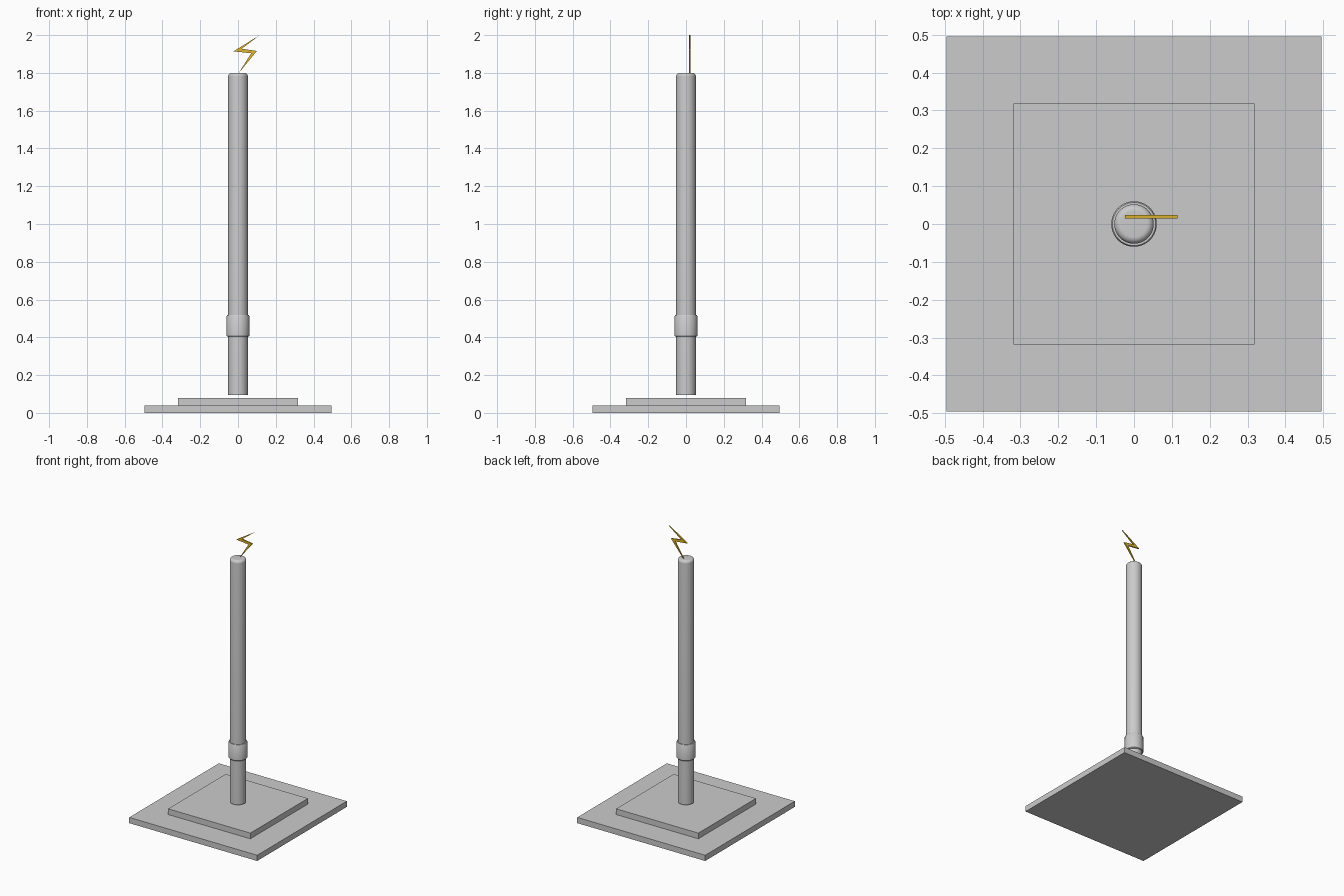
import bpy, bmesh, math

if "Cube" in bpy.data.objects:
    bpy.data.objects.remove(bpy.data.objects["Cube"])


def plate(name, half, z0, z1):
    bpy.ops.mesh.primitive_cube_add(size=1, location=(0, 0, (z0 + z1) / 2))
    ob = bpy.context.object
    ob.name = name
    ob.scale = (2 * half, 2 * half, z1 - z0)
    bpy.ops.object.transform_apply(location=True, scale=True)
    return ob


def lathe(name, profile, sides=64):
    # spin a (radius, z) profile around the z axis
    bm = bmesh.new()
    vs = [bm.verts.new((r, 0, z)) for r, z in profile]
    es = [bm.edges.new(p) for p in zip(vs, vs[1:])]
    bmesh.ops.spin(bm, geom=vs + es, cent=(0, 0, 0), axis=(0, 0, 1),
                   angle=2 * math.pi, steps=sides, use_duplicate=False)
    bmesh.ops.remove_doubles(bm, verts=bm.verts, dist=1e-5)
    bmesh.ops.recalc_face_normals(bm, faces=bm.faces)
    me = bpy.data.meshes.new(name)
    bm.to_mesh(me)
    bm.free()
    ob = bpy.data.objects.new(name, me)
    bpy.context.collection.objects.link(ob)
    bpy.ops.object.select_all(action='DESELECT')
    ob.select_set(True)
    bpy.context.view_layer.objects.active = ob
    bpy.ops.object.shade_smooth_by_angle(angle=math.radians(35))
    return ob


# stepped square base
plate("base_lower_plate", 0.495, 0.0, 0.04)
plate("base_upper_plate", 0.318, 0.04, 0.08)

# pole with rounded top rim, hovering just above the base
R, TOP, B = 0.052, 1.80, 0.018
rim = [(R - B + B * math.cos(a), TOP - B + B * math.sin(a))
       for a in (math.pi / 2 * i / 8 for i in range(9))]
lathe("pole", [(0, 0.095), (R, 0.095)] + rim + [(0, TOP)])

# collar sleeve with small chamfers
lathe("collar", [(R - 0.002, 0.404), (0.057, 0.404), (0.06, 0.408),
                 (0.06, 0.512), (0.057, 0.517), (R - 0.002, 0.517)])

# lightning bolt, a flat extruded outline
outline = [(0.115, 2.0), (-0.024, 1.914), (0.070, 1.904),
           (0.003, 1.798), (0.100, 1.916), (0.020, 1.928)]
bm = bmesh.new()
face = bm.faces.new([bm.verts.new((x, 0.015, z)) for x, z in outline])
ext = bmesh.ops.extrude_face_region(bm, geom=[face])
for v in ext["geom"]:
    if isinstance(v, bmesh.types.BMVert):
        v.co.y += 0.009
bmesh.ops.recalc_face_normals(bm, faces=bm.faces)
me = bpy.data.meshes.new("lightning_bolt")
bm.to_mesh(me)
bm.free()
bolt = bpy.data.objects.new("lightning_bolt", me)
bpy.context.collection.objects.link(bolt)
gold = bpy.data.materials.new("gold")
gold.diffuse_color = (0.75, 0.47, 0.03, 1)
gold.use_nodes = True
gold.node_tree.nodes["Principled BSDF"].inputs["Base Color"].default_value = gold.diffuse_color
me.materials.append(gold)
